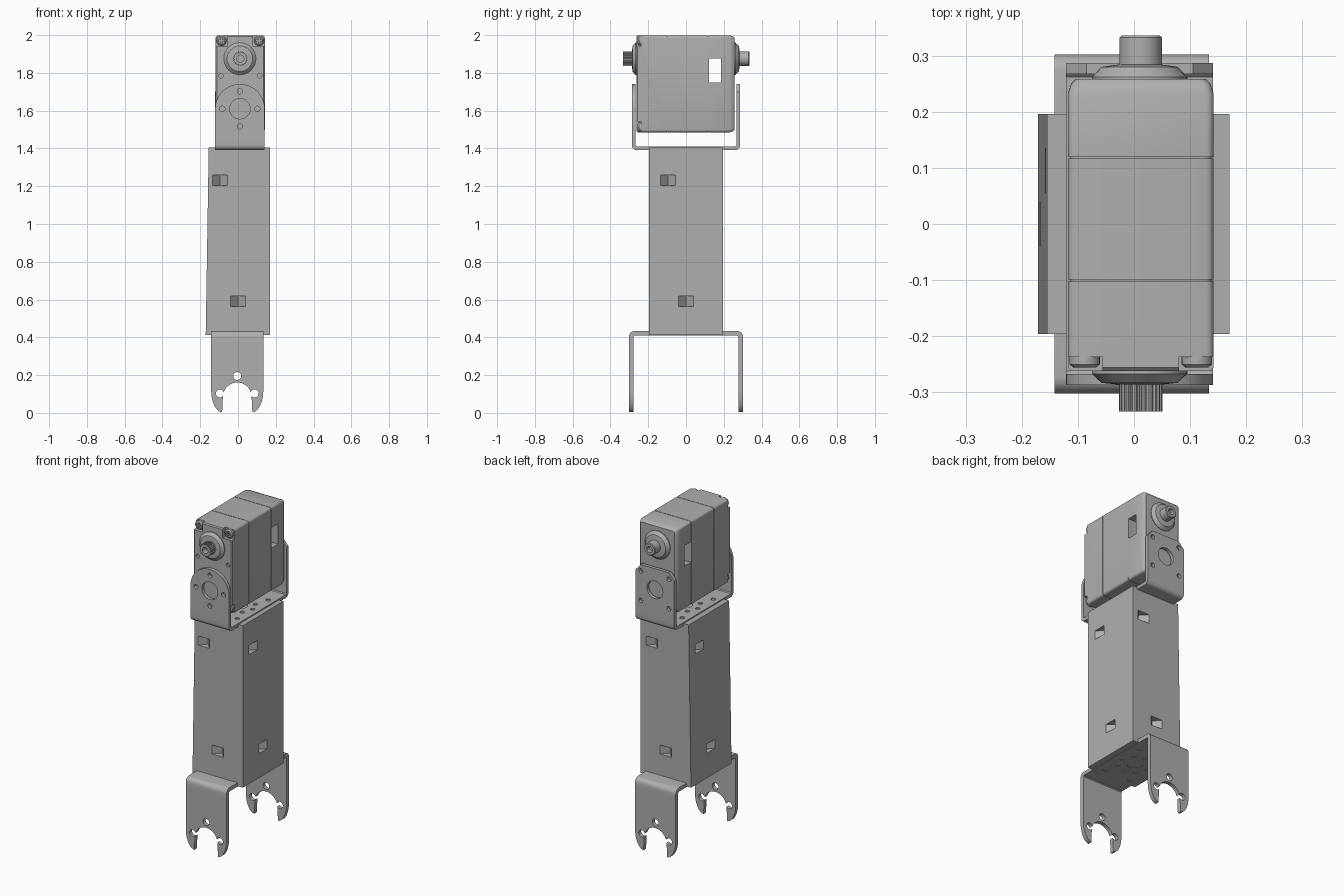
import bpy, bmesh
from math import pi, sin, cos, radians

if "Cube" in bpy.data.objects:
    bpy.data.objects.remove(bpy.data.objects["Cube"])

metal = bpy.data.materials.new("light_gray")
metal.use_nodes = True
GRAY = (0.43, 0.43, 0.43, 1)
metal.diffuse_color = GRAY
metal.node_tree.nodes["Principled BSDF"].inputs["Base Color"].default_value = GRAY

UP, LOW = 0.01, -0.004        # centre x of the upper and lower parts
SHAFT_Z, HORN_Z = 1.875, 1.61


def loft(name, rings):
    """Closed skin through rings of equal point count."""
    bm = bmesh.new()
    loops = [[bm.verts.new(p) for p in ring] for ring in rings]
    for a, b in zip(loops, loops[1:]):
        for i in range(len(a)):
            j = (i + 1) % len(a)
            bm.faces.new((a[i], a[j], b[j], b[i]))
    bm.faces.new(loops[0])
    bm.faces.new(loops[-1])
    bmesh.ops.recalc_face_normals(bm, faces=bm.faces)
    me = bpy.data.meshes.new(name)
    bm.to_mesh(me)
    bm.free()
    me.materials.append(metal)
    ob = bpy.data.objects.new(name, me)
    bpy.context.collection.objects.link(ob)
    return ob


def place(axis, t, pts):
    if axis == "x":
        return [(t, u, v) for u, v in pts]
    if axis == "y":
        return [(u, t, v) for u, v in pts]
    return [(u, v, t) for u, v in pts]


def prism(name, axis, a, b, pts):
    return loft(name, [place(axis, a, pts), place(axis, b, pts)])


def arc(cu, cv, ru, rv, a0, a1, n=10):
    steps = [radians(a0 + (a1 - a0) * i / n) for i in range(n + 1)]
    return [(cu + ru * cos(t), cv + rv * sin(t)) for t in steps]


def circle(cu, cv, r, n=24):
    return arc(cu, cv, r, r, 0, 360 - 360 / n, n - 1)


def rect(u0, u1, v0, v1):
    return [(u0, v0), (u1, v0), (u1, v1), (u0, v1)]


def turned(name, steps, cx, cz):
    """Turned part along y from (y, radius) steps."""
    return loft(name, [place("y", y, circle(cx, cz, r, 32)) for y, r in steps])


def cut(ob, cutters):
    for c in cutters:
        c.hide_render = True
        m = ob.modifiers.new("cut", "BOOLEAN")
        m.operation, m.solver, m.object = "DIFFERENCE", "EXACT", c
    bpy.context.view_layer.update()
    deps = bpy.context.evaluated_depsgraph_get()
    me = bpy.data.meshes.new_from_object(ob.evaluated_get(deps))
    ob.modifiers.clear()
    ob.data = me
    for c in cutters:
        bpy.data.objects.remove(c)


def holes(ob, axis, a, b, spots):
    cut(ob, [prism("hole_cutter", axis, a, b, circle(u, v, r)) for u, v, r in spots])


def channel(name, cx, half_x, w, t, zb, s, leg):
    """Bent strip with two short legs, pointing up or down by s."""
    r = t + 0.006
    pts = [(-w, leg)] + arc(-w + r, r, r, r, 180, 270, 5)
    pts += arc(w - r, r, r, r, 270, 360, 5) + [(w, leg), (w - t, leg)]
    pts += [(w - t, t + 0.005), (w - t - 0.005, t), (-w + t + 0.005, t), (-w + t, t + 0.005), (-w + t, leg)]
    ob = prism(name, "x", cx - half_x, cx + half_x, [(u, zb + s * v) for u, v in pts])
    ring = [(cx + 0.09 * cos(k * pi / 4), 0.09 * sin(k * pi / 4), 0.013) for k in range(8)]
    outer = [(cx + i * 0.09, j * 0.15, 0.014) for i in (-1, 1) for j in (-1, 1)]
    holes(ob, "z", zb - 0.1, zb + 0.1, [(cx, 0, 0.045)] + ring + outer)
    return ob


# Arm column, slightly tapered on one side
column = prism("arm_column", "y", -0.196, 0.196,
               [(-0.171, 0.412), (0.17, 0.412), (0.17, 1.404), (-0.155, 1.404)])

# V-shaped notches on all four sides
notches = []
for k in range(4):
    for centre, z in ((-0.095, 1.232), (0.0, 0.59)):
        d = (0.196, 0.17, 0.196, 0.158 if z > 1 else 0.168)[k]
        tri = [(centre - 0.04, -d - 0.03), (centre + 0.04, -d - 0.03),
               (centre + 0.04, -d), (centre, -d + 0.042), (centre - 0.04, -d)]
        for _ in range(k):
            tri = [(-v, u) for u, v in tri]
        notches.append(prism("notch_cutter", "z", z - 0.028, z + 0.028, tri))
cut(column, notches)

# Lower fork bracket
channel("lower_bracket_base", LOW, 0.138, 0.302, 0.024, 0.433, -1, 0.05)
fork = [(LOW - 0.138, 0.384), (LOW - 0.138, 0.12)]
fork += arc(LOW - 0.08, 0.12, 0.058, 0.116, 180, 270)
fork += arc(LOW, 0.085, 0.076, 0.076, 180, 0, 20)
fork += arc(LOW + 0.08, 0.12, 0.058, 0.116, 270, 360) + [(LOW + 0.138, 0.384)]
for name, a, b in (("front_fork", -0.302, -0.278), ("back_fork", 0.278, 0.302)):
    ob = prism(name, "y", a, b, fork)
    holes(ob, "y", a - 0.01, b + 0.01,
          [(LOW, 0.195, 0.021), (LOW - 0.092, 0.103, 0.021), (LOW + 0.092, 0.103, 0.021)])

# Upper bracket holding the motor
channel("upper_bracket_base", UP, 0.131, 0.287, 0.02, 1.391, 1, 0.05)
low_edge = [(UP - 0.131, 1.44), (UP + 0.131, 1.44)]
front = prism("front_horn_plate", "y", -0.287, -0.267,
              low_edge + arc(UP, HORN_Z, 0.131, 0.131, 0, 180, 28))
holes(front, "y", -0.3, -0.255, [(UP, HORN_Z, 0.054)] + [
    (UP + 0.093 * cos(k * pi / 2), HORN_Z + 0.093 * sin(k * pi / 2), 0.014) for k in range(4)])
back = prism("back_horn_plate", "y", 0.267, 0.287, low_edge + [
    (UP + 0.131, 1.7), (UP + 0.095, 1.74), (UP - 0.095, 1.74), (UP - 0.131, 1.7)])
holes(back, "y", 0.255, 0.3, [(UP, HORN_Z, 0.054)] + [
    (UP + i * 0.095, HORN_Z + j * 0.09, 0.014) for i in (-1, 1) for j in (-1, 1)])


# Motor housing: rounded box with shallow seams
def housing_ring(y, inset):
    hx, hz, r = 0.13 - inset, 0.257 - inset, 0.014
    pts = []
    for sx, sz, a in ((1, 1, 0), (-1, 1, 90), (-1, -1, 180), (1, -1, 270)):
        pts += arc(UP + 0.002 + sx * (hx - r), 1.742 + sz * (hz - r), r, r, a, a + 90, 4)
    return place("y", y, pts)


steps = [(-0.262, 0.006), (-0.256, 0)]
for seam in (-0.1, 0.118):
    steps += [(seam - 0.0015, 0), (seam - 0.0014, 0.004), (seam + 0.0014, 0.004), (seam + 0.0015, 0)]
steps += [(0.232, 0), (0.25, 0.006), (0.258, 0.014)]
housing = loft("motor_housing", [housing_ring(y, i) for y, i in steps])

# Cable window and screw pockets
cutters = [prism("window_cutter", "x", -0.3, 0.3, rect(0.122, 0.185, 1.75, 1.875))]
corners = [(UP + 0.002 + sx * 0.1, 1.742 + sz * 0.229, sx, sz) for sx in (-1, 1) for sz in (-1, 1)]
for cx, cz, sx, sz in corners:
    u = sorted((cx - sx * 0.032, cx + sx * 0.06))
    v = sorted((cz - sz * 0.03, cz + sz * 0.06))
    cutters.append(prism("pocket_cutter", "y", -0.3, -0.237, rect(*u, *v)))
cut(housing, cutters)
holes(housing, "y", -0.3, -0.25, [(UP - 0.1, 1.785, 0.012), (UP + 0.105, 1.785, 0.012)])

# Cross-head corner screws
for cx, cz, sx, sz in corners:
    screw = turned("corner_screw", [(-0.23, 0.027), (-0.25, 0.027), (-0.256, 0.02)], cx, cz)
    cut(screw, [prism("cross_cutter", "y", -0.28, -0.248, rect(cx - a, cx + a, cz - b, cz + b))
                for a, b in ((0.016, 0.004), (0.004, 0.016))])

# Front output boss with splined shaft
turned("front_boss", [(-0.25, 0.085), (-0.267, 0.085), (-0.283, 0.068), (-0.286, 0.04)], UP, SHAFT_Z)
spline = []
for k in range(24):
    for off, r in ((-0.3, 0.034), (-0.15, 0.039), (0.15, 0.039), (0.3, 0.034)):
        a = (k + off) * pi / 12
        spline.append((UP + 0.002 + r * cos(a), SHAFT_Z + r * sin(a)))
shaft = prism("splined_shaft", "y", -0.334, -0.28, spline)
holes(shaft, "y", -0.35, -0.3, [(UP + 0.002, SHAFT_Z, 0.019)])

# Rear boss with plain shaft
turned("back_boss", [(0.25, 0.085), (0.262, 0.085), (0.28, 0.068), (0.284, 0.04)], UP, SHAFT_Z)
pin = turned("back_shaft", [(0.275, 0.038), (0.332, 0.038), (0.336, 0.034)], UP + 0.002, SHAFT_Z)
holes(pin, "y", 0.31, 0.35, [(UP + 0.002, SHAFT_Z, 0.019)])

# Smooth round surfaces, keep edges sharp
for ob in list(bpy.context.collection.objects):
    if ob.type == "MESH":
        bpy.ops.object.select_all(action="DESELECT")
        ob.select_set(True)
        bpy.context.view_layer.objects.active = ob
        bpy.ops.object.shade_smooth_by_angle(angle=radians(30))
